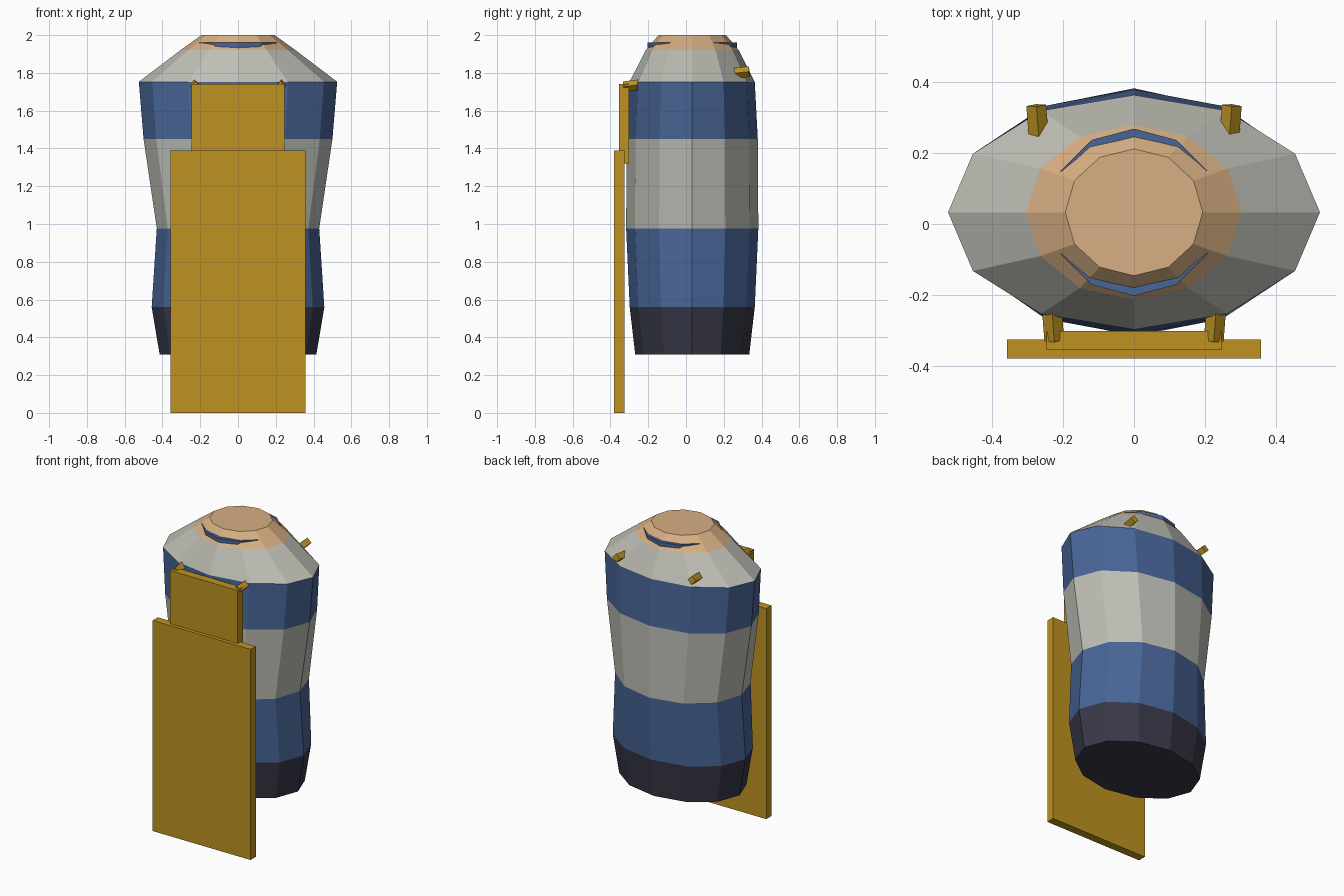
import bpy, bmesh
from math import cos, sin, pi
from mathutils import Vector

if "Cube" in bpy.data.objects:
    bpy.data.objects.remove(bpy.data.objects["Cube"])

SIDES = 12
CY = 0.033  # body axis sits slightly behind the apron


def material(name, rgb):
    m = bpy.data.materials.new(name)
    m.diffuse_color = (*rgb, 1)
    m.use_nodes = True
    m.node_tree.nodes["Principled BSDF"].inputs["Base Color"].default_value = m.diffuse_color
    return m


BLUE = material("blue_cloth", (0.065, 0.13, 0.31))
GREY = material("pale_cloth", (0.52, 0.52, 0.47))
DARK = material("dark_cloth", (0.04, 0.04, 0.065))
SKIN = material("skin", (0.68, 0.43, 0.23))
GOLD = material("apron_gold", (0.51, 0.29, 0.015))


def finish(name, bm, mat):
    bmesh.ops.recalc_face_normals(bm, faces=bm.faces)
    me = bpy.data.meshes.new(name)
    bm.to_mesh(me)
    bm.free()
    me.materials.append(mat)
    ob = bpy.data.objects.new(name, me)
    bpy.context.collection.objects.link(ob)
    return ob


def loft(name, rings, mat, bottom=False, top=False):
    """Skin elliptical rings given as (z, x radius, y radius)."""
    bm = bmesh.new()
    loops = [[bm.verts.new((rx * cos(2 * pi * i / SIDES),
                            CY + ry * sin(2 * pi * i / SIDES), z))
              for i in range(SIDES)] for z, rx, ry in rings]
    for a, b in zip(loops, loops[1:]):
        for i in range(SIDES):
            j = (i + 1) % SIDES
            bm.faces.new((a[i], a[j], b[j], b[i]))
    if bottom:
        bm.faces.new(loops[0][::-1])
    if top:
        bm.faces.new(loops[-1])
    ob = finish(name, bm, mat)
    if not (bottom or top):  # open bands: make sure normals face outward
        f = ob.data.polygons[0]
        if f.normal.dot(f.center - Vector((0, CY, f.center.z))) < 0:
            ob.data.flip_normals()
    return ob


def board(name, x, y0, y1, z0, z1):
    bm = bmesh.new()
    bmesh.ops.create_cube(bm, size=1)
    for v in bm.verts:
        v.co = (v.co.x * 2 * x, (y0 + y1) / 2 + v.co.y * (y1 - y0),
                (z0 + z1) / 2 + v.co.z * (z1 - z0))
    return finish(name, bm, GOLD)


def strap(name, p, q, r):
    """Four-sided bar, standing on edge, between two points."""
    p, q = Vector(p), Vector(q)
    d = (q - p).normalized()
    side = d.cross(Vector((0, 0, 1))).normalized()
    up = side.cross(d)
    bm = bmesh.new()
    a, b = [[bm.verts.new(c + o * r) for o in (side, up, -side, -up)]
            for c in (p, q)]
    for i in range(4):
        j = (i + 1) % 4
        bm.faces.new((a[i], a[j], b[j], b[i]))
    bm.faces.new(a)
    bm.faces.new(b)
    return finish(name, bm, GOLD)


# Body bands, bottom to top
R = [(0.31, 0.415, 0.302), (0.56, 0.457, 0.331), (0.977, 0.43, 0.35),
     (1.45, 0.50, 0.347), (1.753, 0.525, 0.331), (1.92, 0.305, 0.247),
     (2.0, 0.194, 0.179)]
loft("hem", R[0:2], DARK, bottom=True)
loft("lower_shirt", R[1:3], BLUE)
loft("waist_band", R[2:4], GREY)
loft("chest", R[3:5], BLUE)
loft("shoulders", R[4:6], GREY)
loft("neck", R[5:7], SKIN, top=True)

# Collar disc that only shows through at front and back
loft("collar", [(1.93, 0.238, 0.236), (1.96, 0.238, 0.236)], BLUE, True, True)

# Apron panels and shoulder straps
board("apron_skirt", 0.358, -0.38, -0.326, 0.0, 1.39)
board("apron_bib", 0.247, -0.356, -0.302, 1.32, 1.74)
for s, label in ((-1, "left"), (1, "right")):
    strap("apron_strap_" + label, (s * 0.225, -0.33, 1.727),
          (s * 0.276, 0.335, 1.807), 0.028)
